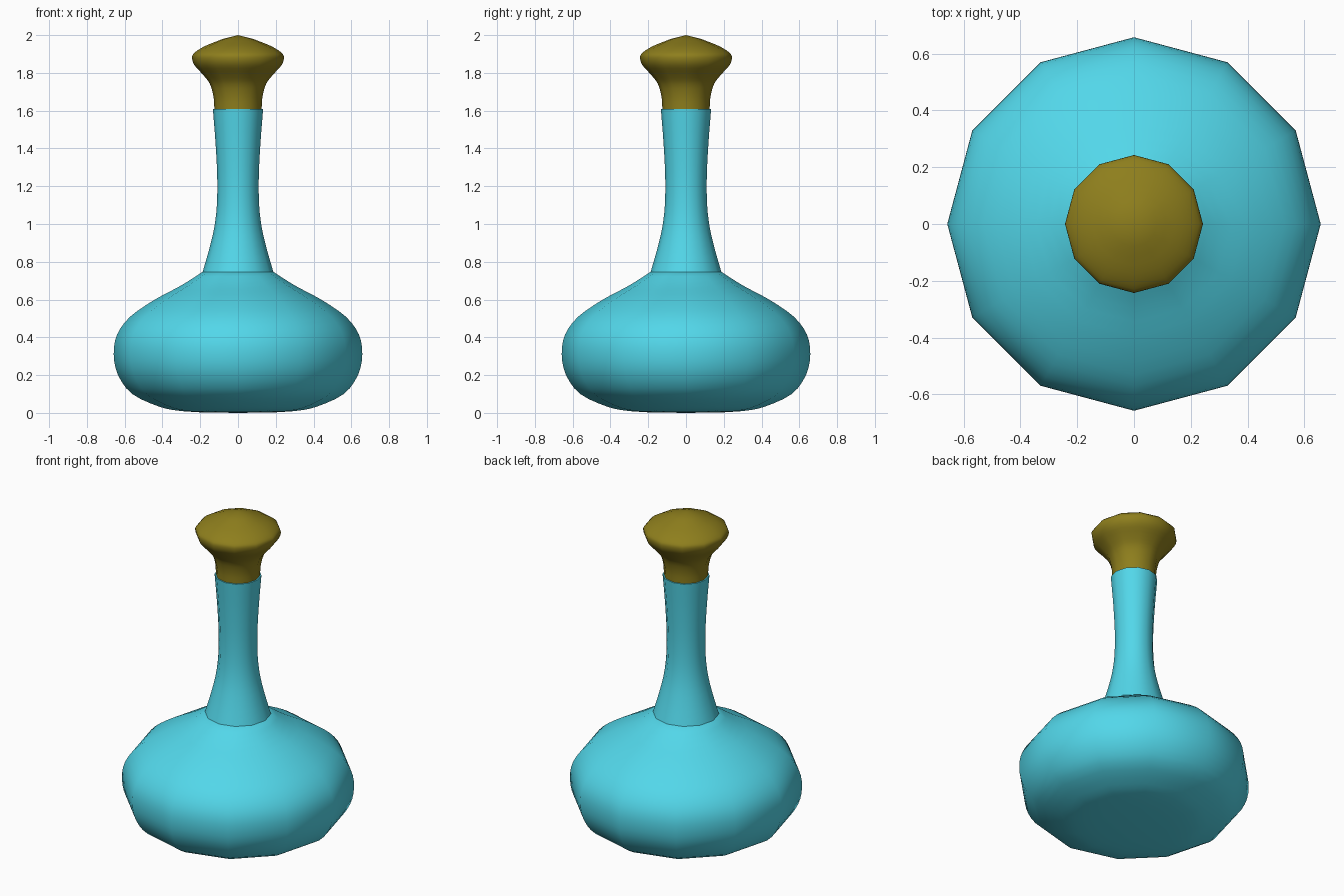
import bpy, bmesh
from math import cos, sin, pi, radians
from mathutils import Vector

if "Cube" in bpy.data.objects:
    bpy.data.objects.remove(bpy.data.objects["Cube"])

SIDES = 12


def smooth_profile(pts, steps=3):
    """Catmull-Rom curve through (radius, z) points."""
    p = [Vector(q) for q in pts]
    p = [2 * p[0] - p[1]] + p + [2 * p[-1] - p[-2]]
    out = []
    for a, b, c, d in zip(p, p[1:], p[2:], p[3:]):
        for i in range(steps):
            t = i / steps
            out.append(0.5 * (2 * b + (c - a) * t + (2 * a - 5 * b + 4 * c - d) * t * t
                              + (3 * b - a - 3 * c + d) * t ** 3))
    return out + [p[-2]]


def lathe(name, profile, mat, bottom=None, top=None):
    """Twelve-sided turned part; bottom/top are heights of closing points."""
    bm = bmesh.new()
    rings = [[bm.verts.new((r * cos(2 * pi * k / SIDES), r * sin(2 * pi * k / SIDES), z))
              for k in range(SIDES)] for r, z in profile]
    for lo, hi in zip(rings, rings[1:]):
        for k in range(SIDES):
            n = (k + 1) % SIDES
            bm.faces.new((lo[k], lo[n], hi[n], hi[k]))
    for ring, height in ((rings[0], bottom), (rings[-1], top)):
        if height is not None:
            tip = bm.verts.new((0, 0, height))
            for k in range(SIDES):
                bm.faces.new((ring[k], ring[(k + 1) % SIDES], tip))
    bmesh.ops.recalc_face_normals(bm, faces=bm.faces)
    mesh = bpy.data.meshes.new(name)
    bm.to_mesh(mesh)
    bm.free()
    obj = bpy.data.objects.new(name, mesh)
    bpy.context.collection.objects.link(obj)
    mesh.materials.append(mat)
    bpy.ops.object.select_all(action='DESELECT')
    obj.select_set(True)
    bpy.context.view_layer.objects.active = obj
    bpy.ops.object.shade_smooth_by_angle(angle=radians(50))
    return obj


def material(name, color):
    m = bpy.data.materials.new(name)
    m.diffuse_color = color
    m.use_nodes = True
    m.node_tree.nodes["Principled BSDF"].inputs["Base Color"].default_value = m.diffuse_color
    return m


glass = material("turquoise_glass", (0.085, 0.68, 0.82, 1))
gold = material("dark_gold", (0.27, 0.21, 0.012, 1))

# Squat bulb
bulb = smooth_profile([(0.20, 0.003), (0.32, 0.012), (0.42, 0.034), (0.56, 0.10), (0.635, 0.20),
                       (0.658, 0.31), (0.64, 0.415), (0.57, 0.51), (0.44, 0.60),
                       (0.30, 0.675), (0.187, 0.747)])
lathe("bulb", bulb, glass, bottom=0.0, top=0.747)

# Slender flared neck
neck = smooth_profile([(0.187, 0.747), (0.153, 0.865), (0.126, 0.98), (0.112, 1.10),
                       (0.110, 1.25), (0.119, 1.43), (0.133, 1.608)])
lathe("neck", neck, glass, top=1.608)

# Mushroom-shaped stopper
stopper = smooth_profile([(0.125, 1.60), (0.129, 1.67), (0.148, 1.74), (0.185, 1.79),
                          (0.23, 1.84), (0.243, 1.88), (0.23, 1.907), (0.175, 1.942),
                          (0.08, 1.98)])
lathe("stopper", stopper, gold, top=2.0)
